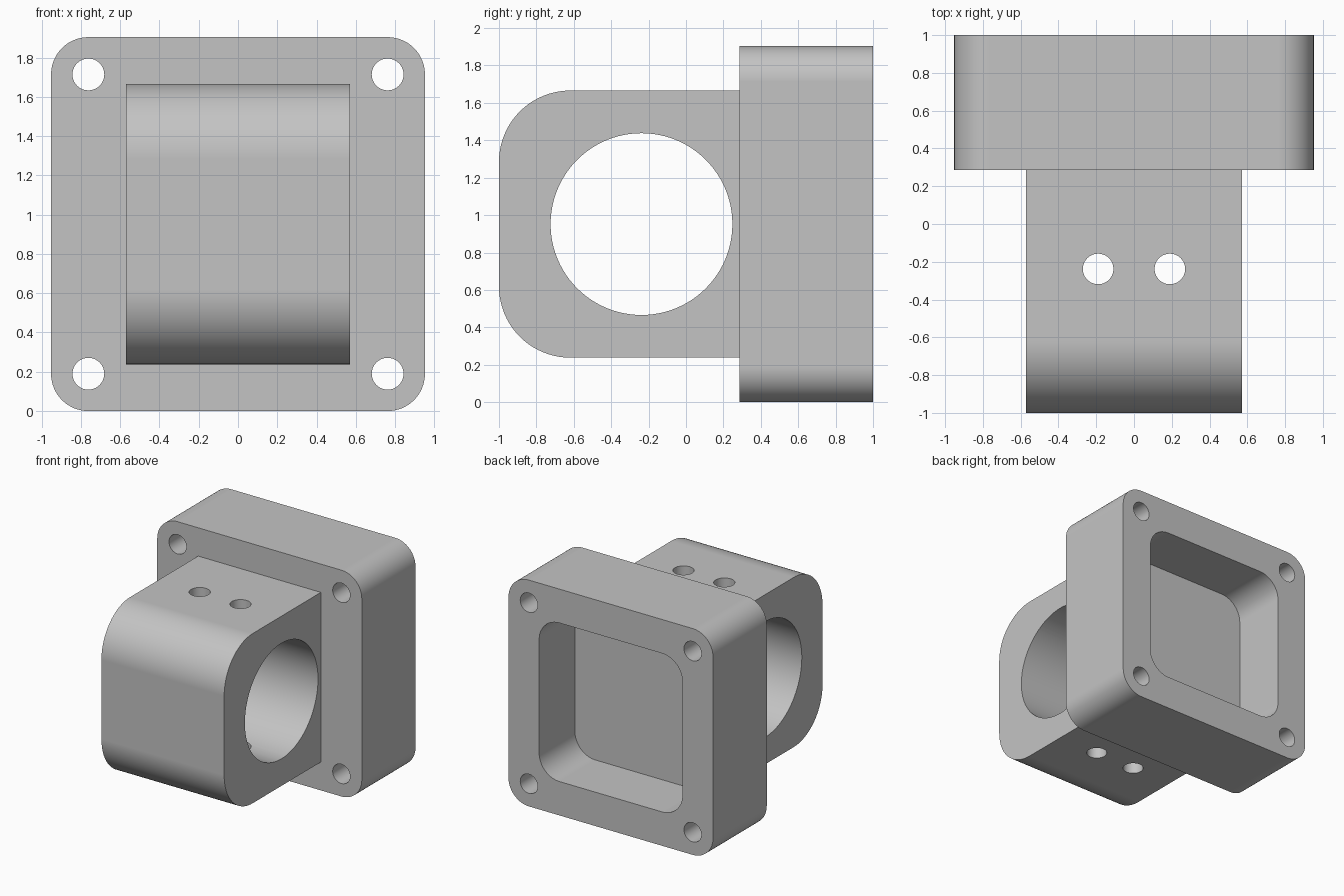
import bpy
import bmesh
from math import cos, sin, pi, radians
from mathutils import Vector

cube = bpy.data.objects.get("Cube")
if cube:
    bpy.data.objects.remove(cube, do_unlink=True)

MID = 0.952          # half the flange size, and the height of the bore axis
FLANGE_Y = 0.286     # front face of the flange

grey = bpy.data.materials.new("plain grey")
grey.use_nodes = True
grey.diffuse_color = (0.55, 0.55, 0.55, 1)
grey.node_tree.nodes["Principled BSDF"].inputs["Base Color"].default_value = (0.55, 0.55, 0.55, 1)


def rounded_rect(a0, a1, b0, b1, radii, steps=20):
    """Outline from the upper a/b corner round; a zero radius stays square."""
    corners = [(a1, b1, -1, -1), (a0, b1, 1, -1), (a0, b0, 1, 1), (a1, b0, -1, 1)]
    points = []
    for i, ((a, b, sa, sb), r) in enumerate(zip(corners, radii)):
        n = steps if r else 0
        for k in range(n + 1):
            t = (i + k / max(n, 1)) * pi / 2
            points.append((a + sa * r + r * cos(t), b + sb * r + r * sin(t)))
    return points


def circle(a, b, r, steps=64):
    return [(a + r * cos(2 * pi * k / steps), b + r * sin(2 * pi * k / steps))
            for k in range(steps)]


def prism(name, outline, axis, start, end):
    """Extrude an outline along x, y or z."""
    place = {"x": lambda a, b, d: (d, a, b),
             "y": lambda a, b, d: (a, d, b),
             "z": lambda a, b, d: (a, b, d)}[axis]
    bm = bmesh.new()
    face = bm.faces.new([bm.verts.new(place(a, b, start)) for a, b in outline])
    grown = bmesh.ops.extrude_face_region(bm, geom=[face])["geom"]
    bmesh.ops.translate(bm, vec=Vector(place(0, 0, end - start)),
                        verts=[v for v in grown if isinstance(v, bmesh.types.BMVert)])
    bmesh.ops.recalc_face_normals(bm, faces=bm.faces)
    mesh = bpy.data.meshes.new(name)
    bm.to_mesh(mesh)
    bm.free()
    mesh.materials.append(grey)
    obj = bpy.data.objects.new(name, mesh)
    bpy.context.collection.objects.link(obj)
    return obj


def combine(target, tool, operation):
    """Apply a boolean and remove the tool."""
    bpy.context.view_layer.objects.active = target
    mod = target.modifiers.new(operation, "BOOLEAN")
    mod.operation, mod.object, mod.solver = operation, tool, "EXACT"
    bpy.ops.object.modifier_apply(modifier=mod.name)
    bpy.data.objects.remove(tool, do_unlink=True)


# Square flange joined to the clamp block with its rounded nose
bracket = prism("bracket", rounded_rect(-MID, MID, 0, 2 * MID, [0.19] * 4),
                "y", FLANGE_Y, 1)
block = prism("clamp_block",
              rounded_rect(-1, 0.4, MID - 0.714, MID + 0.714, [0, 0.381, 0.381, 0]),
              "x", -0.571, 0.571)
combine(bracket, block, "UNION")

# Pocket in the back of the flange
pocket = rounded_rect(-0.667, 0.667, MID - 0.667, MID + 0.667, [0.19] * 4)
combine(bracket, prism("pocket_cutter", pocket, "y", 0.524, 1.2), "DIFFERENCE")

# Large bore across the block
combine(bracket, prism("bore_cutter", circle(-0.238, MID, 0.486, 96), "x", -1, 1),
        "DIFFERENCE")

# Corner bolt holes and the pair of set screw holes
for side in (-1, 1):
    for level in (-1, 1):
        hole = circle(side * 0.762, MID + level * 0.762, 0.081, 40)
        combine(bracket, prism("bolt_cutter", hole, "y", 0, 1.2), "DIFFERENCE")
    screw = circle(side * 0.19, -0.238, 0.081, 40)
    combine(bracket, prism("screw_cutter", screw, "z", -0.2, 2.2), "DIFFERENCE")

# Smooth the curved faces and keep the flat ones flat
bpy.ops.object.select_all(action="DESELECT")
bracket.select_set(True)
bpy.context.view_layer.objects.active = bracket
bpy.ops.object.shade_smooth_by_angle(angle=radians(30))
weighted = bracket.modifiers.new("flat face normals", "WEIGHTED_NORMAL")
weighted.keep_sharp = True
